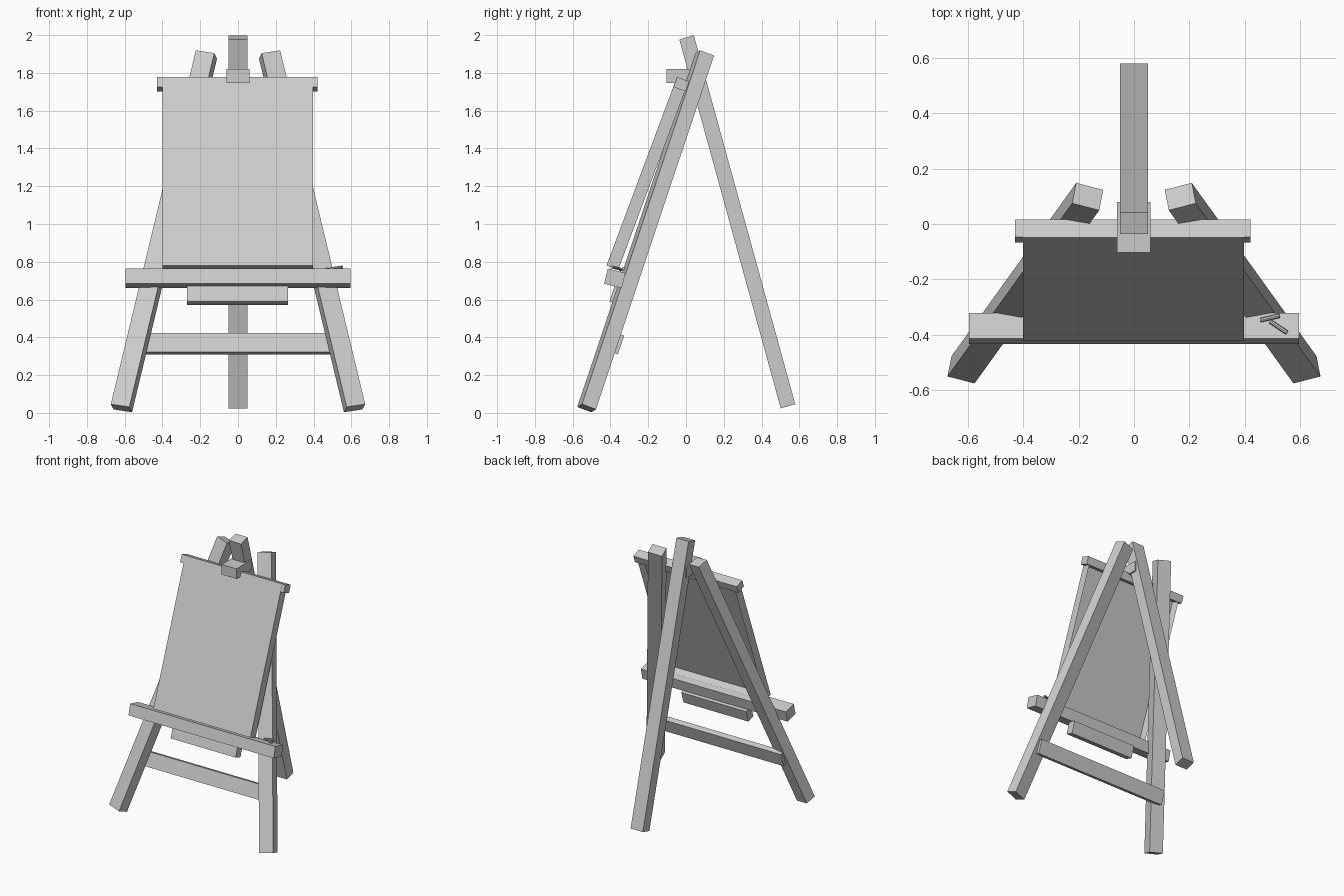
import bpy, bmesh
from math import radians
from mathutils import Vector, Matrix

if "Cube" in bpy.data.objects:
    bpy.data.objects.remove(bpy.data.objects["Cube"])

def finish(name, bm):
    me = bpy.data.meshes.new(name)
    bmesh.ops.recalc_face_normals(bm, faces=bm.faces)
    bm.to_mesh(me)
    bm.free()
    ob = bpy.data.objects.new(name, me)
    bpy.context.collection.objects.link(ob)
    return ob

def box(name, centre, size, tilt=0):
    """Box leaning back by tilt degrees about the x axis."""
    ob = finish_box(name, size)
    ob.location = centre
    ob.rotation_euler = (-radians(tilt), 0, 0)
    return ob

def finish_box(name, size):
    bm = bmesh.new()
    bmesh.ops.create_cube(bm, size=1)
    bmesh.ops.scale(bm, vec=size, verts=bm.verts)
    return finish(name, bm)

def beam(name, a, b, side, w, d):
    """Square-cut beam from a to b, with its width along side."""
    a, b = Vector(a), Vector(b)
    z = (b - a).normalized()
    x = Vector(side)
    x = (x - z * x.dot(z)).normalized()
    y = z.cross(x)
    ob = finish_box(name, (w, d, (b - a).length))
    ob.matrix_world = Matrix.Translation((a + b) / 2) @ Matrix((x, y, z)).transposed().to_4x4()
    return ob

# Front legs, splayed and twisted
for s, n in ((-1, "left"), (1, "right")):
    beam("front_leg_" + n, (s * .617, -.526, .025), (s * .167, .099, 1.898),
         (s * .098, .025, .015), .102, .08)

# Rear leg
beam("rear_leg", (0, .54, .035), (0, .003, 1.988), (1, 0, 0), .1, .08)

# Stretched canvas, open at the back behind its frame strips
TILT, H, T = 20.5, 1.064, .066
rot = Matrix.Rotation(-radians(TILT), 4, 'X')
base = Vector((0, -.421, .78))
bm = bmesh.new()
bmesh.ops.create_cube(bm, size=1)
bmesh.ops.scale(bm, vec=(.797, T, H), verts=bm.verts)
back = max(bm.faces, key=lambda f: f.calc_center_median().y)
bmesh.ops.inset_region(bm, faces=[back], thickness=.022)
bmesh.ops.translate(bm, vec=(0, -.045, 0), verts=back.verts)
canvas = finish("canvas", bm)
canvas.rotation_euler = (-radians(TILT), 0, 0)
canvas.location = base + rot @ Vector((-.002, T / 2, H / 2))

# Rail over the canvas top, and its clamp block
box("top_rail", base + rot @ Vector((-.004, .035, H - .026)), (.85, .068, .056), TILT)
box("clamp_block", (-.001, -.0115, 1.784), (.122, .183, .075))

# Tray, support beneath it and cross bar behind the legs
box("tray", (0, -.377, .7125), (1.192, .096, .082), 14)
box("tray_support", (-.003, -.3625, .623), (.533, .06, .09), 18.5)
box("cross_bar", (0, -.363, .366), (1.1, .04, .104), 18.5)

# Small drawing sticks lying on the tray
for i, (a, b) in enumerate((((.457, -.347, .757), (.525, -.331, .763)),
                            ((.492, -.352, .763), (.552, -.392, .772)))):
    a, b = Vector(a), Vector(b)
    bm = bmesh.new()
    bmesh.ops.create_cone(bm, cap_ends=True, segments=8, radius1=.008, radius2=.008,
                          depth=(b - a).length)
    ob = finish(f"drawing_stick_{i + 1}", bm)
    ob.matrix_world = Matrix.Translation((a + b) / 2) @ (b - a).to_track_quat('Z', 'Y').to_matrix().to_4x4()
